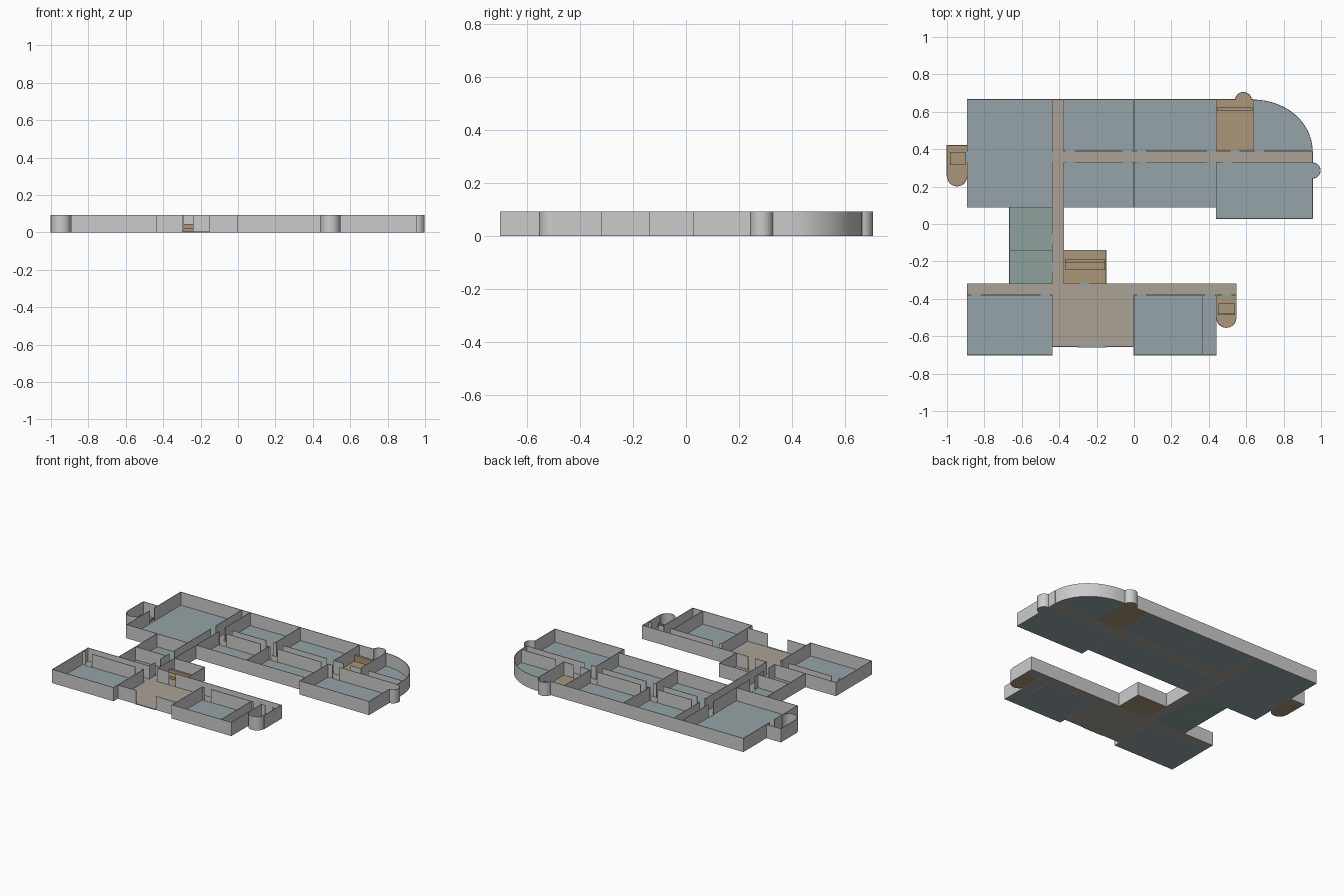
import bpy, bmesh, math

if "Cube" in bpy.data.objects:
    bpy.data.objects.remove(bpy.data.objects["Cube"])

H, T, F, D = 0.092, 0.004, 0.004, 0.05   # wall height, wall thickness, floor thickness, door width


def material(name, rgb):
    m = bpy.data.materials.new(name)
    m.diffuse_color = (*rgb, 1)
    m.use_nodes = True
    m.node_tree.nodes["Principled BSDF"].inputs["Base Color"].default_value = m.diffuse_color
    return m


ROOM = material("room_blue_grey", (0.30, 0.37, 0.39))
HALL = material("hall_beige", (0.40, 0.36, 0.31))
STAIR = material("stair_tan", (0.40, 0.31, 0.19))
WASH = material("wash_green", (0.27, 0.36, 0.34))
SILL = material("door_sill", (0.25, 0.38, 0.42))


def finish(bm, name, mat=None, smooth=False):
    bmesh.ops.recalc_face_normals(bm, faces=bm.faces)
    me = bpy.data.meshes.new(name)
    bm.to_mesh(me)
    bm.free()
    ob = bpy.data.objects.new(name, me)
    bpy.context.collection.objects.link(ob)
    if mat:
        me.materials.append(mat)
    if smooth:
        bpy.ops.object.select_all(action='DESELECT')
        ob.select_set(True)
        bpy.context.view_layer.objects.active = ob
        bpy.ops.object.shade_smooth_by_angle(angle=math.radians(30))
    return ob


def prism(bm, pts, z0, z1):
    lo = [bm.verts.new((x, y, z0)) for x, y in pts]
    hi = [bm.verts.new((x, y, z1)) for x, y in pts]
    bm.faces.new(lo[::-1])
    bm.faces.new(hi)
    n = len(pts)
    for i in range(n):
        j = (i + 1) % n
        bm.faces.new((lo[i], lo[j], hi[j], hi[i]))


def box(bm, x0, x1, y0, y1, z0, z1):
    prism(bm, [(x0, y0), (x1, y0), (x1, y1), (x0, y1)], z0, z1)


def slab(name, mat, x0, x1, y0, y1, z0=0, z1=F):
    bm = bmesh.new()
    box(bm, x0, x1, y0, y1, z0, z1)
    return finish(bm, name, mat)


def arc(cx, cy, rx, ry, a0, a1, n=24):
    out = []
    for i in range(n + 1):
        a = math.radians(a0 + (a1 - a0) * i / n)
        out.append((cx + rx * math.cos(a), cy + ry * math.sin(a)))
    return out


def round_bay(name, mat, cx, cy, rx, ry, a0, a1):
    # curved floor plus the curved wall around it
    outer = arc(cx, cy, rx, ry, a0, a1)
    inner = arc(cx, cy, rx - T, ry - T, a0, a1)
    bm = bmesh.new()
    pts = inner + ([(cx, cy)] if a1 - a0 < 180 else [])
    prism(bm, pts, 0, F)
    finish(bm, name + "_floor", mat)
    bm = bmesh.new()
    prism(bm, outer + inner[::-1], 0, H)
    big = [f for f in bm.faces if len(f.verts) > 4]
    bmesh.ops.delete(bm, geom=big, context='FACES_ONLY')
    lo, hi = [[v for v in bm.verts if (v.co.z > H / 2) == top] for top in (False, True)]
    n = len(outer)
    for ring in (lo, hi):
        for i in range(n - 1):
            bm.faces.new((ring[i], ring[i + 1], ring[2 * n - 2 - i], ring[2 * n - 1 - i]))
    finish(bm, name + "_wall", None, True)


# Floors
floors = {
    "room": (ROOM, [(-.892, -.437, .09, .665), (-.375, 0, .39, .665), (0, .44, .39, .665),
                    (-.375, 0, .09, .33), (0, .44, .09, .33), (.44, .955, .03, .33),
                    (-.892, -.437, -.7, -.38), (0, .365, -.7, -.38), (.365, .44, -.7, -.38)]),
    "corridor": (HALL, [(-.437, -.375, -.32, .665), (-.375, .955, .33, .39),
                        (-.892, .547, -.38, -.32), (-.437, 0, -.655, -.38)]),
    "stairwell": (STAIR, [(.44, .637, .39, .665), (-.375, -.15, -.32, -.14),
                          (-1, -.892, .255, .42), (.44, .547, -.502, -.38)]),
    "washroom": (WASH, [(-.665, -.437, -.14, .09), (-.665, -.437, -.32, -.14)]),
}
for name, (mat, rects) in floors.items():
    for i, r in enumerate(rects):
        slab(f"{name}_floor_{i + 1}", mat, *r)

# Straight walls: fixed coordinate, start, end, then door centres
walls_x = [
    (.665, -.892, .54), (.665, .63, .637),
    (.39, -.375, .955, -.34, -.037, .04, .415, .54, .67),
    (.33, -.375, .955, -.34, -.037, .04, .415, .5),
    (.09, -.892, -.437), (.09, -.375, .44), (.03, .44, .955),
    (-.14, -.665, -.437), (-.14, -.375, -.15),
    (-.32, -.892, -.437), (-.32, -.375, .547, -.265),
    (-.38, -.892, -.437, -.845, -.475), (-.38, 0, .547, .04, .405, .495),
    (-.7, -.892, -.437), (-.7, 0, .44),
    (-.655, -.437, -.3), (-.655, -.15, 0),
    (.42, -1, -.892),
]
walls_y = [
    (-.892, .09, .665, .36), (-.437, -.32, .665, .36, -.08, -.23),
    (-.375, .39, .665), (-.375, -.32, .33),
    (0, .39, .665), (0, .09, .33), (.44, .39, .665), (.44, .03, .33), (.637, .39, .665),
    (.955, .33, .39), (.955, .03, .243),
    (-.665, -.32, .09), (-.15, -.32, -.14),
    (-.892, -.7, -.32), (-.437, -.7, -.38), (0, -.7, -.38), (.365, -.7, -.38), (.44, -.7, -.38),
    (.547, -.502, -.32), (-1, .255, .42),
]


def wall(name, along_x, c, a, b, doors):
    bm, h = bmesh.new(), T / 2

    def rect(u0, u1, half):
        return (u0, u1, c - half, c + half) if along_x else (c - half, c + half, u0, u1)

    start = a - h
    for d in sorted(doors):
        if d - D / 2 > start:
            box(bm, *rect(start, d - D / 2, h), 0, H)
        start = d + D / 2
        slab(name + "_door_sill", SILL, *rect(d - D / 2, d + D / 2, .006), 0, F + .001)
    if b + h > start:
        box(bm, *rect(start, b + h, h), 0, H)
    finish(bm, name)


for i, (c, a, b, *doors) in enumerate(walls_x):
    wall(f"cross_wall_{i + 1}", True, c, a, b, doors)
for i, (c, a, b, *doors) in enumerate(walls_y):
    wall(f"long_wall_{i + 1}", False, c, a, b, doors)
slab("entrance_sill", SILL, -.3, -.15, -.661, -.649, 0, F + .001)

# Curved bays
round_bay("corner_room", ROOM, .637, .39, .318, .275, 0, 90)
round_bay("back_bay", STAIR, .585, .663, .045, .043, 0, 180)
round_bay("side_bay", ROOM, .955, .286, .043, .043, -90, 90)
round_bay("left_stair_end", STAIR, -.946, .255, .054, .054, 180, 360)
round_bay("right_stair_end", STAIR, .4935, -.502, .0535, .053, 180, 360)

# Stair flights
slab("middle_step", STAIR, -.37, -.155, -.245, -.205, F, .022)
slab("middle_landing", STAIR, -.37, -.155, -.205, -.19, F, .045)
slab("back_landing", STAIR, .443, .634, .605, .622, F, .045)
slab("left_step", STAIR, -.985, -.9, .315, .385, F, .022)
slab("right_step", STAIR, .448, .54, -.475, -.425, F, .022)
slab("right_landing", STAIR, .448, .54, -.487, -.475, F, .045)
